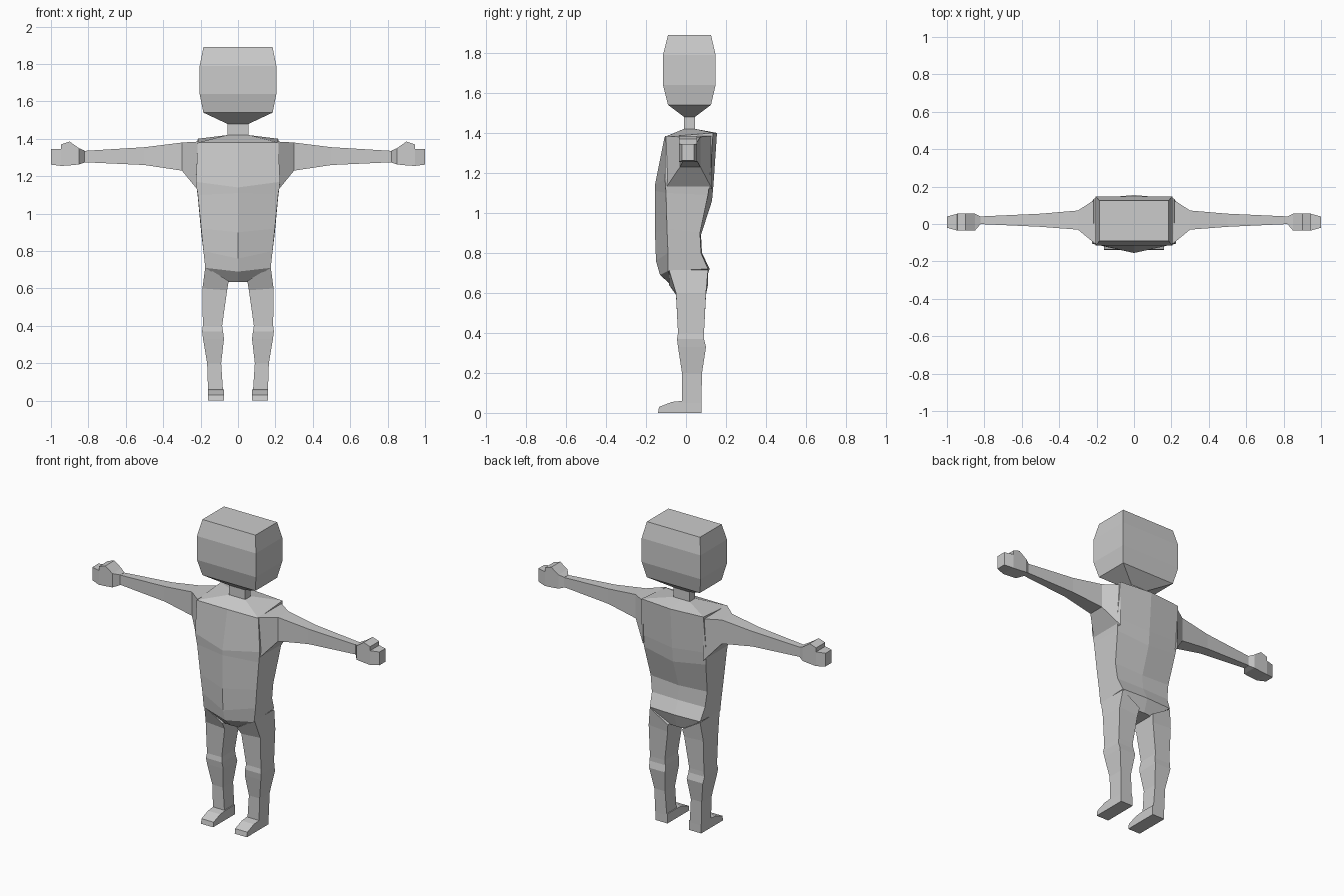
import bpy
import bmesh

cube = bpy.data.objects.get("Cube")
if cube:
    bpy.data.objects.remove(cube, do_unlink=True)

# Single flat grey
grey = bpy.data.materials.new("plain_grey")
grey.use_nodes = True
grey.diffuse_color = (0.6, 0.6, 0.6, 1)
grey.node_tree.nodes["Principled BSDF"].inputs["Base Color"].default_value = (0.6, 0.6, 0.6, 1)


def loft(name, rings):
    """Skin a list of equal-length point rings and cap both ends."""
    bm = bmesh.new()
    loops = [[bm.verts.new(p) for p in ring] for ring in rings]
    for a, b in zip(loops, loops[1:]):
        n = len(a)
        for i in range(n):
            j = (i + 1) % n
            bm.faces.new((a[i], a[j], b[j], b[i]))
    bm.faces.new(loops[0])
    bm.faces.new(loops[-1])
    bmesh.ops.recalc_face_normals(bm, faces=bm.faces)
    mesh = bpy.data.meshes.new(name)
    bm.to_mesh(mesh)
    bm.free()
    mesh.materials.append(grey)
    obj = bpy.data.objects.new(name, mesh)
    bpy.context.collection.objects.link(obj)
    return obj


def flat_ring(x0, x1, y0, y1, z0, z1):
    """Four corners; z0 is the height at x0 and z1 the height at x1."""
    return [(x0, y0, z0), (x1, y0, z1), (x1, y1, z1), (x0, y1, z0)]


def arm_ring(x, y0, y1, z0, z1):
    return [(x, y0, z0), (x, y1, z0), (x, y1, z1), (x, y0, z1)]


def mirrored(name, rings):
    for side, s in (("left", 1), ("right", -1)):
        loft(f"{side}_{name}", [[(s * x, y, z) for x, y, z in r] for r in rings])


# Head: half width, front, back, height
head = [(.057, -.01, .045, 1.48), (.185, -.09, .125, 1.54), (.205, -.115, .148, 1.64),
        (.205, -.115, .148, 1.79), (.185, -.09, .125, 1.89)]
loft("head", [flat_ring(-w, w, f, b, z, z) for w, f, b, z in head])
loft("neck", [flat_ring(-.057, .057, -.01, .045, z, z) for z in (1.40, 1.49)])

# Torso: half width, then (y, z) of front corner, back corner, front centre, back centre
torso = [
    (.057, (-.01, 1.42), (.045, 1.42), (-.01, 1.42), (.045, 1.42)),
    (.215, (-.105, 1.38), (.135, 1.40), (-.107, 1.38), (.155, 1.40)),
    (.225, (-.105, 1.17), (.12, 1.17), (-.155, 1.14), (.138, 1.15)),
    (.215, (-.10, 1.10), (.11, 1.09), (-.155, 1.11), (.13, 1.06)),
    (.197, (-.095, .92), (.07, .90), (-.155, .90), (.075, .89)),
    (.185, (-.09, .80), (.075, .80), (-.15, .76), (.08, .80)),
    (.175, (-.09, .71), (.11, .72), (-.13, .69), (.118, .72)),
    (.055, (-.065, .635), (.085, .635), (-.07, .635), (.09, .635)),
]
loft("torso", [[(0, *fc), (w, *f), (w, *b), (0, *bc), (-w, *b), (-w, *f)]
               for w, f, b, fc, bc in torso])

# Arms: x, front, back, bottom, top
mirrored("arm", [arm_ring(*r) for r in (
    (.21, -.104, .13, 1.12, 1.385), (.30, -.03, .072, 1.23, 1.38),
    (.50, -.015, .055, 1.26, 1.355), (.83, 0, .04, 1.275, 1.335))])
mirrored("hand", [arm_ring(*r) for r in (
    (.82, 0, .04, 1.273, 1.337), (.85, -.035, .055, 1.263, 1.35),
    (.90, -.035, .055, 1.258, 1.385), (.945, -.035, .055, 1.255, 1.37),
    (.9451, -.035, .055, 1.255, 1.345), (1.0, -.02, .04, 1.262, 1.345))])

# Legs: inner x, outer x, front, back, inner height, outer height
mirrored("leg", [flat_ring(*r) for r in (
    (.05, .175, -.085, .11, .64, .715), (.058, .19, -.05, .10, .59, .60),
    (.085, .188, -.04, .09, .40, .40), (.08, .192, -.045, .09, .37, .37),
    (.075, .187, -.04, .10, .33, .33), (.09, .165, -.02, .08, .20, .20),
    (.08, .16, -.02, .077, .05, .05))])

# Feet: side outline of (y, z) spanning the foot width
sole = [(.077, 0), (.077, .06), (-.02, .06), (-.07, .055), (-.135, .03), (-.14, 0)]
mirrored("foot", [[(x, y, z) for y, z in sole] for x in (.075, .16)])
